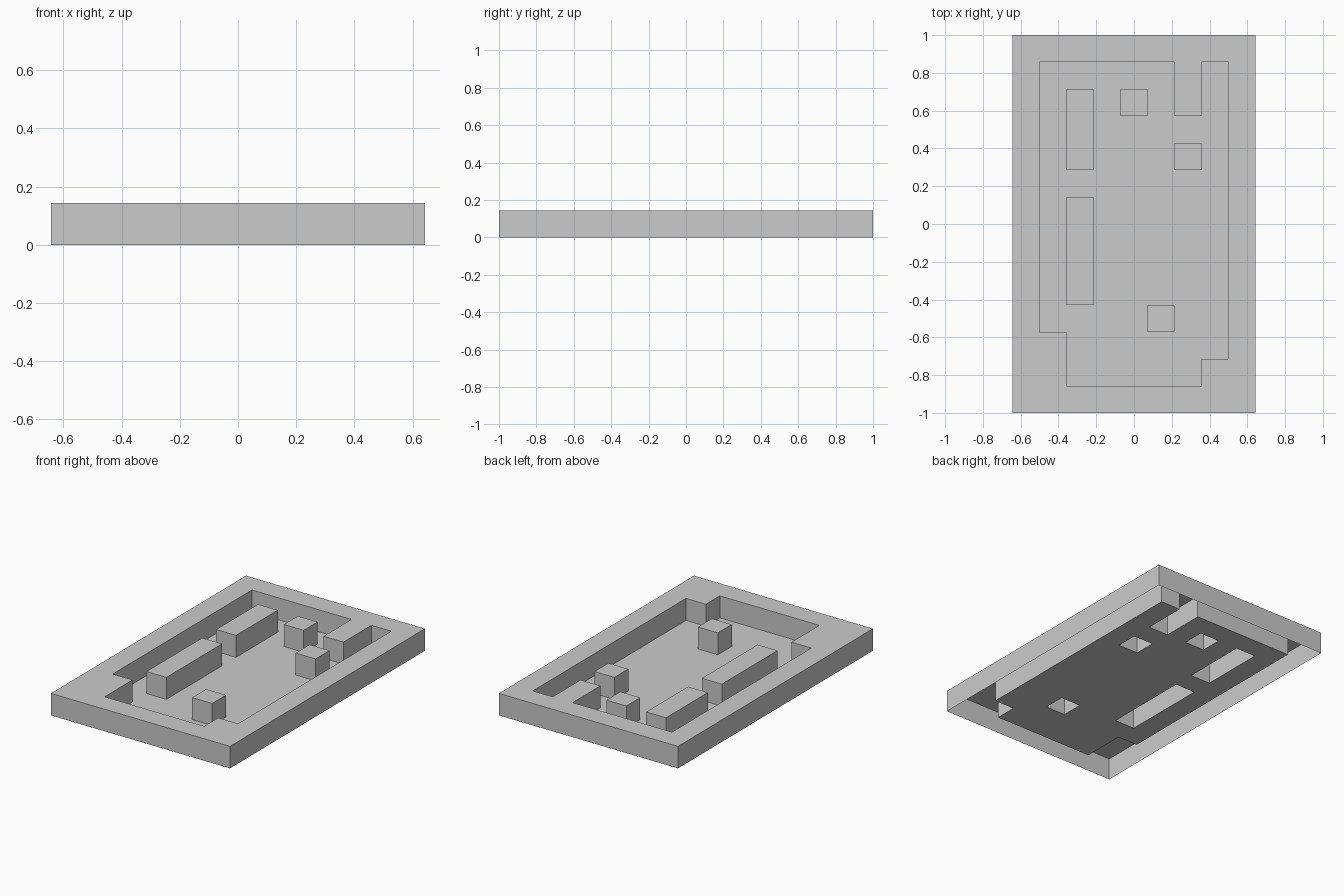
import bpy
import bmesh

if "Cube" in bpy.data.objects:
    bpy.data.objects.remove(bpy.data.objects["Cube"])

# Plan of the tray, one character per square tile, back row first:
# '#' raised rim, '.' sunken floor, letters are free-standing blocks
PLAN = [
    "#########",
    "#.....#.#",
    "#.A.B.#.#",
    "#.A.....#",
    "#.A...C.#",
    "#.......#",
    "#.D.....#",
    "#.D.....#",
    "#.D.....#",
    "#.D.....#",
    "#....E..#",
    "##......#",
    "##.....##",
    "#########",
]
NAMES = {"#": "rim", ".": "floor", "A": "back_left_block", "B": "back_block",
         "C": "right_block", "D": "long_left_block", "E": "front_block"}
ROWS, COLS = len(PLAN), len(PLAN[0])
TILE = 2.0 / ROWS


def build_part(key):
    """Open-bottomed shell over all tiles marked with key."""
    cells = {(c, ROWS - 1 - r) for r, row in enumerate(PLAN)
             for c, mark in enumerate(row) if mark == key}
    height = 0.0 if key == "." else TILE
    bm = bmesh.new()

    def quad(points):
        bm.faces.new([bm.verts.new(((x - COLS / 2) * TILE,
                                    (y - ROWS / 2) * TILE, z))
                      for x, y, z in points])

    for i, j in sorted(cells):
        corners = [(i, j), (i + 1, j), (i + 1, j + 1), (i, j + 1)]
        quad([(x, y, height) for x, y in corners])
        if height == 0.0:
            continue
        # side walls only where the part ends
        for k, (di, dj) in enumerate([(0, -1), (1, 0), (0, 1), (-1, 0)]):
            if (i + di, j + dj) not in cells:
                a, b = corners[k], corners[(k + 1) % 4]
                quad([(*a, 0), (*b, 0), (*b, height), (*a, height)])

    bmesh.ops.remove_doubles(bm, verts=bm.verts[:], dist=1e-4)
    # merge the tiles of simple blocks into single faces
    if key not in "#.":
        bmesh.ops.dissolve_limit(bm, angle_limit=0.01,
                                 verts=bm.verts[:], edges=bm.edges[:])
    mesh = bpy.data.meshes.new(NAMES[key])
    bm.to_mesh(mesh)
    bm.free()
    bpy.context.collection.objects.link(bpy.data.objects.new(NAMES[key], mesh))


for key in NAMES:
    build_part(key)
